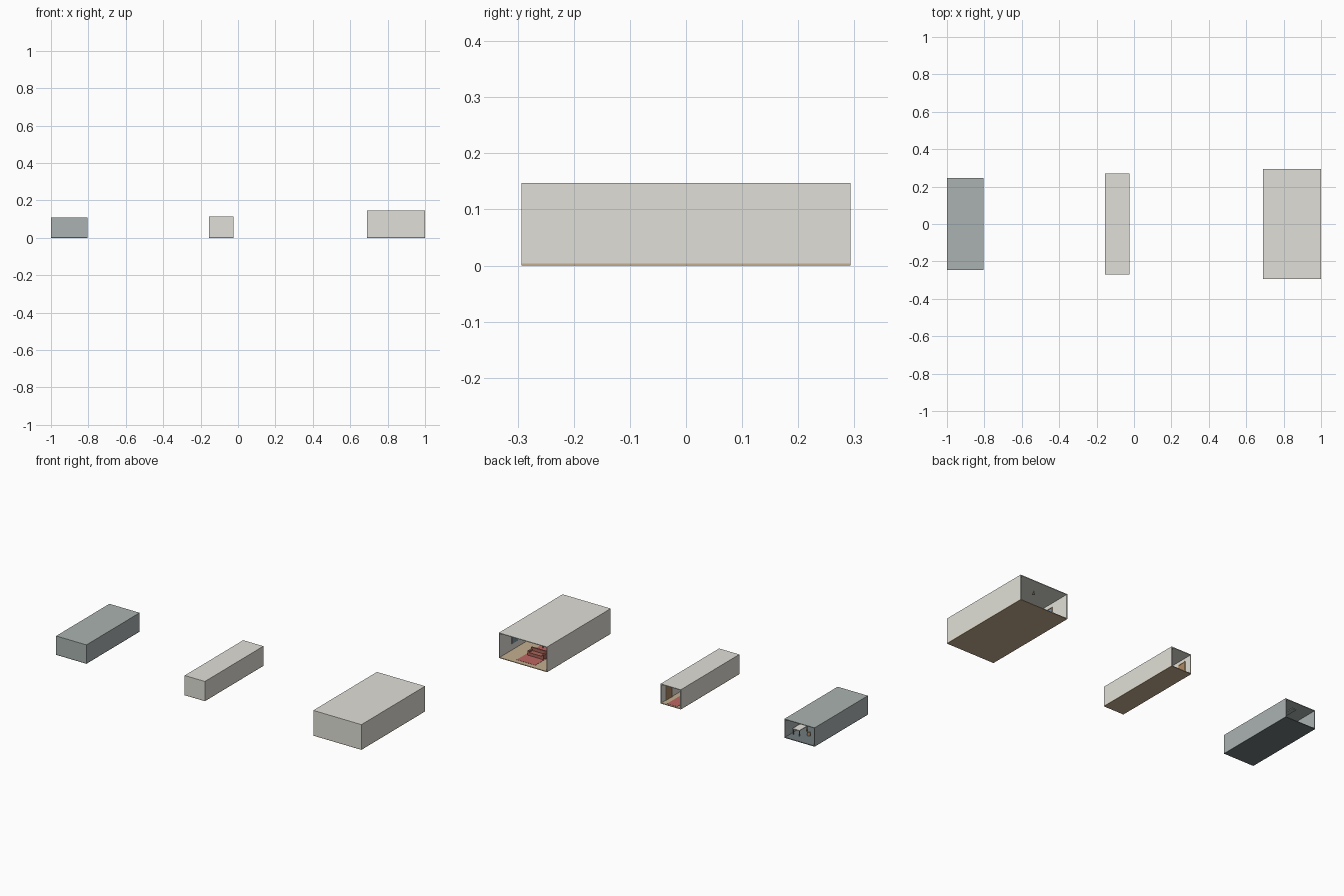
import bpy, math

if "Cube" in bpy.data.objects:
    bpy.data.objects.remove(bpy.data.objects["Cube"])

MATS = {}
COLORS = {
    "plaster": (0.75, 0.74, 0.68), "wood_floor": (0.56, 0.43, 0.28),
    "slate": (0.40, 0.45, 0.44), "dark_floor": (0.17, 0.20, 0.21),
    "red": (0.50, 0.13, 0.12), "dark_red": (0.40, 0.13, 0.10),
    "wood": (0.42, 0.25, 0.13), "glass": (0.20, 0.30, 0.38),
    "brass": (0.70, 0.48, 0.25), "pale": (0.80, 0.78, 0.72),
}


def mat(name):
    if name not in MATS:
        m = bpy.data.materials.new(name)
        m.diffuse_color = (*COLORS[name], 1)
        m.use_nodes = True
        m.node_tree.nodes["Principled BSDF"].inputs["Base Color"].default_value = m.diffuse_color
        MATS[name] = m
    return MATS[name]


def box(name, x, y, z, color):
    """Box from (min, max) pairs along each axis."""
    bpy.ops.mesh.primitive_cube_add(size=1, location=[sum(p) / 2 for p in (x, y, z)])
    o = bpy.context.object
    o.name = name
    o.scale = [p[1] - p[0] for p in (x, y, z)]
    bpy.ops.object.transform_apply(location=False, rotation=False, scale=True)
    o.data.materials.append(mat(color))
    return o


def cyl(name, x, y, z, r, color, r2=None):
    bpy.ops.mesh.primitive_cone_add(vertices=16, radius1=r, radius2=r if r2 is None else r2,
                                    depth=z[1] - z[0], location=(x, y, sum(z) / 2))
    o = bpy.context.object
    o.name = name
    o.data.materials.append(mat(color))
    bpy.ops.object.shade_smooth_by_angle()
    return o


T = 0.004  # slab thickness


def room(name, x0, x1, y, h, wall, floor):
    """Shell closed at the front and open at the back."""
    box(name + "_floor", (x0, x1), (-y, y), (0, T), floor)
    box(name + "_ceiling", (x0, x1), (-y, y), (h - T, h), wall)
    box(name + "_left_wall", (x0, x0 + T), (-y, y), (T, h - T), wall)
    box(name + "_right_wall", (x1 - T, x1), (-y, y), (T, h - T), wall)
    box(name + "_front_wall", (x0 + T, x1 - T), (-y, -y + T), (T, h - T), wall)


def wall_panel(name, x0, x1, y, w, z, frame, pane):
    """Framed panel on both side walls."""
    for side, x, s in (("left", x0 + T, 1), ("right", x1 - T, -1)):
        box(f"{name}_{side}_pane", sorted((x, x + s * 0.002)), (y - w / 2, y + w / 2), z, pane)
        for e in (-1, 1):
            c = y + e * w / 2
            box(f"{name}_{side}_jamb", sorted((x, x + s * 0.004)), (c - 0.002, c + 0.002), z, frame)
        box(f"{name}_{side}_lintel", sorted((x, x + s * 0.004)),
            (y - w / 2 - 0.002, y + w / 2 + 0.002), (z[1], z[1] + 0.004), frame)


def lamp(name, x, y, top):
    cyl(name + "_stem", x, y, (top - 0.010, top), 0.0012, "brass")
    cyl(name + "_shade", x, y, (top - 0.018, top - 0.010), 0.007, "brass", 0.004)


def table(name, x, y, w, d, h, color):
    """Four-legged table standing on the floor."""
    box(name + "_top", (x - w / 2, x + w / 2), (y - d / 2, y + d / 2), (T + h - 0.004, T + h), color)
    for sx in (-1, 1):
        for sy in (-1, 1):
            cx, cy = x + sx * (w / 2 - 0.004), y + sy * (d / 2 - 0.004)
            box(name + "_leg", (cx - 0.002, cx + 0.002), (cy - 0.002, cy + 0.002),
                (T, T + h - 0.004), "wood")


def sofa(name, x, y, w, s):
    """Sofa whose seat faces s along y."""
    box(name + "_seat", (x - w / 2, x + w / 2), (y - 0.02, y + 0.02), (T, T + 0.018), "dark_red")
    box(name + "_back", (x - w / 2, x + w / 2), sorted((y - s * 0.02, y - s * 0.011)),
        (T + 0.018, T + 0.036), "dark_red")
    for e in (-1, 1):
        c = x + e * (w / 2 - 0.004)
        box(name + "_arm", (c - 0.005, c + 0.005), (y - 0.02, y + 0.02), (T, T + 0.027), "dark_red")


# Lounge on the right: windows, rug, sofa, tables, lamps
room("lounge", 0.69, 1.0, 0.293, 0.147, "plaster", "wood_floor")
for y in (0.155, 0.0, -0.155):
    wall_panel("lounge_window", 0.69, 1.0, y, 0.05, (0.04, 0.115), "wood", "glass")
box("lounge_rug", (0.785, 0.905), (-0.05, 0.265), (T, T + 0.001), "red")
sofa("lounge_sofa", 0.84, 0.165, 0.10, 1)
table("lounge_table", 0.845, 0.05, 0.07, 0.04, 0.022, "wood")
sofa("lounge_far_sofa", 0.845, -0.06, 0.10, 1)
box("lounge_sideboard", (0.79, 0.90), (-0.287, -0.262), (T, 0.045), "wood")
for y in (0.21, 0.0, -0.21):
    lamp("lounge_lamp", 0.845, y, 0.143)

# Corridor in the middle: runner, doors, lamps
room("corridor", -0.155, -0.025, 0.269, 0.115, "plaster", "wood_floor")
box("corridor_runner", (-0.125, -0.06), (-0.25, 0.26), (T, T + 0.001), "red")
for y in (0.2, 0.05, -0.1):
    wall_panel("corridor_door", -0.155, -0.025, y, 0.05, (T, 0.088), "brass", "wood")
for y in (0.1, -0.1):
    lamp("corridor_lamp", -0.09, y, 0.111)

# Dark workroom on the left: benches, stools, pendant strips
room("workroom", -1.0, -0.805, 0.245, 0.11, "slate", "dark_floor")
for y in (0.155, 0.0, -0.15):
    table("workroom_bench", -0.845, y, 0.045, 0.08, 0.036, "pale")
    cyl("workroom_stool", -0.90, y, (T, 0.026), 0.009, "wood")
    box("workroom_light", (-0.915, -0.89), (y - 0.04, y + 0.04), (0.102, 0.106), "slate")
